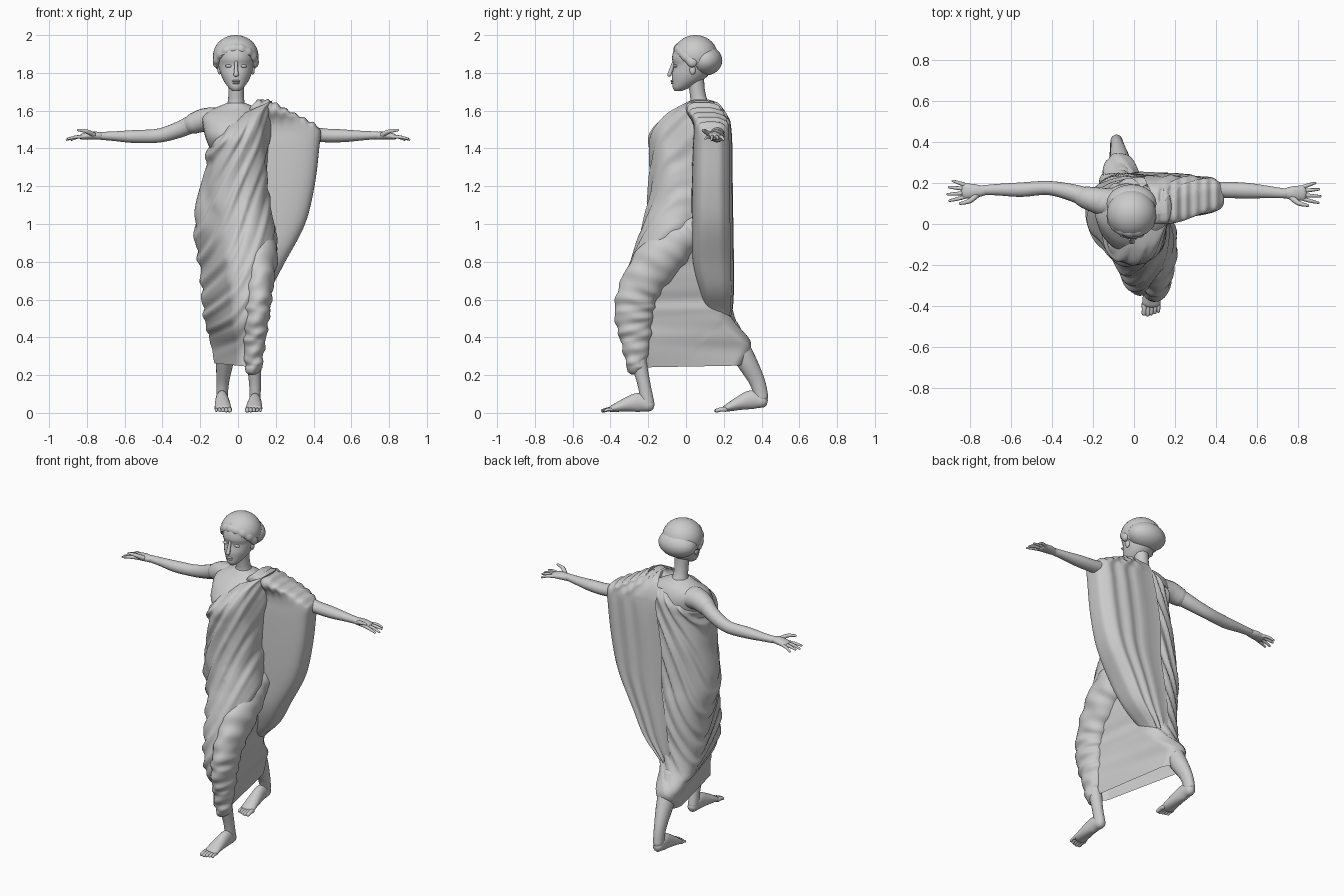
import bpy, bmesh, math
from mathutils import Vector, Matrix


def spline(rows, n):
    """Catmull-Rom through tuples of any length."""
    out, m = [], len(rows) - 1
    for i in range(n + 1):
        t = i / n * m
        k = min(int(t), m - 1)
        t -= k
        p = [rows[max(0, min(m, k + j))] for j in (-1, 0, 1, 2)]
        out.append([0.5 * (2 * b + (c - a) * t + (2 * a - 5 * b + 4 * c - d) * t * t
                           + (3 * b - a - 3 * c + d) * t ** 3) for a, b, c, d in zip(*p)])
    return out


def finish(name, bm):
    bmesh.ops.recalc_face_normals(bm, faces=bm.faces)
    for f in bm.faces:
        f.smooth = True
    me = bpy.data.meshes.new(name)
    bm.to_mesh(me)
    bm.free()
    ob = bpy.data.objects.new(name, me)
    bpy.context.collection.objects.link(ob)
    return ob


def loft(name, rings, closed=True, cap_start=True, cap_end=True):
    bm = bmesh.new()
    vs = [[bm.verts.new(p) for p in r] for r in rings]
    n = len(rings[0])
    for a, b in zip(vs, vs[1:]):
        for i in range(n if closed else n - 1):
            j = (i + 1) % n
            bm.faces.new((a[i], a[j], b[j], b[i]))
    if cap_start:
        bm.faces.new(vs[0])
    if cap_end:
        bm.faces.new(vs[-1])
    return finish(name, bm)


def tube(name, pts, n=24, seg=20, side=(0, 1, 0), fold=None):
    """Tube along (x, y, z, side radius, other radius) with a rounded tip."""
    rows = spline(pts, n)
    rings = []
    for i, r in enumerate(rows):
        a, b = rows[max(0, i - 1)], rows[min(n, i + 1)]
        t = (Vector(b[:3]) - Vector(a[:3])).normalized()
        u = (Vector(side) - t * t.dot(Vector(side))).normalized()
        w = t.cross(u)
        ring = []
        for k in range(seg):
            th = 2 * math.pi * k / seg
            g = fold(i / n, th) if fold else 0
            ring.append(Vector(r[:3]) + u * (r[3] + g) * math.cos(th) + w * (r[4] + g) * math.sin(th))
        rings.append(ring)
    for end, q, order in ((rings[0], rings[1], 0), (rings[-1], rings[-2], 1)):
        c = sum(end, Vector()) / seg
        d = (c - sum(q, Vector()) / seg).normalized() * min(rows[-order][3:5])
        caps = [[c + (p - c) * s + d * h for p in end] for s, h in ((.8, .55), (.4, .88))]
        rings = rings + caps if order else caps[::-1] + rings
    return loft(name, rings)


def ball(name, c, r, cut=None):
    bm = bmesh.new()
    bmesh.ops.create_uvsphere(bm, u_segments=40, v_segments=24, radius=1)
    bmesh.ops.transform(bm, matrix=Matrix.Translation(c) @ Matrix.Diagonal((*r, 1)), verts=bm.verts)
    if cut:
        bmesh.ops.bisect_plane(bm, geom=bm.verts[:] + bm.edges[:] + bm.faces[:],
                               plane_co=cut[0], plane_no=cut[1], clear_inner=True)
    return finish(name, bm)


def oval_stack(name, rows, n):
    """Stacked ovals: (z, centre x, half width, y front, y back)."""
    rings = []
    for z, cx, hw, y0, y1 in spline(rows, n):
        rings.append([(cx + hw * math.cos(a), (y0 + y1) / 2 + (y1 - y0) / 2 * math.sin(a), z)
                      for a in [2 * math.pi * k / 32 for k in range(32)]])
    return loft(name, rings)


def hull_ring(ovals, n):
    """Evenly spaced outline stretched around several ovals, starting at the back."""
    poly = []
    for k in range(360):
        c, s = math.cos((k + 90) * math.pi / 180), math.sin((k + 90) * math.pi / 180)
        best = None
        for x, y, a, b in ovals:
            d = math.hypot(a * c, b * s)
            p = Vector((x + a * a * c / d, y + b * b * s / d))
            h = p.x * c + p.y * s
            if best is None or h > best[0]:
                best = (h, p)
        poly.append(best[1])
    poly.append(poly[0])
    acc = [0]
    for a, b in zip(poly, poly[1:]):
        acc.append(acc[-1] + (b - a).length)
    out, j = [], 0
    for i in range(n):
        s = acc[-1] * i / n
        while acc[j + 1] < s:
            j += 1
        out.append(poly[j].lerp(poly[j + 1], (s - acc[j]) / max(1e-9, acc[j + 1] - acc[j])))
    return out


# robe: z, tilt, front oval, back oval
robe = [(.25, -.1, .04, -.22, .05, .05, -.06, .23, .065, .07),
        (.36, -.05, .05, -.22, .06, .06, -.07, .27, .075, .075),
        (.48, 0, .04, -.25, .08, .08, -.06, .16, .115, .105),
        (.6, 0, .04, -.25, .09, .09, -.06, .11, .13, .13),
        (.75, 0, .04, -.21, .11, .10, -.05, .09, .15, .15),
        (.9, 0, .04, -.13, .14, .13, -.045, .06, .18, .175),
        (1.0, 0, .03, -.07, .16, .155, -.045, .04, .187, .185),
        (1.12, 0, 0, -.03, .17, .17, -.03, .04, .185, .185),
        (1.25, 0, 0, -.04, .155, .15, -.02, .06, .165, .165),
        (1.38, .1, 0, -.075, .14, .115, 0, .05, .165, .17),
        (1.47, .3, 0, -.085, .13, .105, .01, .06, .165, .16),
        (1.535, .42, .03, -.045, .11, .08, .015, .09, .165, .13),
        (1.572, .45, .07, .02, .10, .05, .05, .10, .13, .09)]
rings = []
for z, tilt, *o in spline(robe, 110):
    pts = hull_ring([o[:4], o[4:]], 110)
    ring = []
    for i, p in enumerate(pts):
        t = pts[(i + 1) % 110] - pts[i - 1]
        nrm = Vector((t.y, -t.x)).normalized()
        amp = .0075 * min(1, max(0, (z - .25) * 3)) * (1 if p.x < .05 else .5)
        ph = 100 * (p.x * .85 - z * .45 + .15 * p.y) + 2 * math.sin(6 * z)
        q = p + nrm * amp * (math.sin(ph) + .4 * math.sin(1.7 * ph + 1))
        ring.append((q.x, q.y, z + tilt * q.x))
    rings.append(ring)
loft("robe", rings, True, False, False)

# shawl hanging over the raised arm: z, inner x, outer x, front y, back y
shawl = [(.44, -.07, -.02, .17, .215), (.54, -.06, .06, .11, .24), (.65, -.05, .165, .07, .248),
         (.8, -.03, .25, .035, .248), (1.0, 0, .355, .03, .245), (1.2, 0, .405, .03, .242),
         (1.4, .03, .43, .035, .24), (1.5, .05, .435, .04, .235), (1.55, .05, .37, .03, .225),
         (1.6, .06, .27, 0, .2), (1.64, .08, .2, .01, .16), (1.655, .1, .16, .05, .11)]
rings = []
for z, xi, xo, y0, y1 in spline(shawl, 90):
    ring = []
    for k in range(61):
        a = math.pi * (k / 60 - .5)
        c, s = max(0, math.cos(a)), math.sin(a)
        x = xi + (xo - xi) * c ** .5
        y = (y0 + y1) / 2 + (y1 - y0) / 2 * math.copysign(abs(s) ** .5, s)
        if s > 0:
            y += .006 * math.sin((x - xi) / (xo - xi) * 24) * min(1, s * 2)
        ring.append((x, y, z + (.006 * math.sin(x * 130) if z > 1.5 else 0)))
    rings.append(ring)
loft("shawl", rings, False, False, True)

# cloth wrapped round the forward leg, with soft ring folds
tube("wrapped_leg", [(.095, .03, .97, .10, .09), (.11, -.12, .84, .10, .12), (.11, -.245, .66, .075, .108),
                     (.1, -.275, .52, .068, .102), (.088, -.265, .38, .058, .08), (.083, -.265, .24, .044, .047)],
     90, 32, (1, 0, 0), lambda t, th: .004 * math.sin(52 * t + 1.8 * math.cos(th) + math.sin(2 * th))
     + .002 * math.sin(83 * t - 2 * math.sin(th)))

# bare shoulders, neck and short sleeve
oval_stack("upper_body", [(1.36, 0, .13, -.08, .18), (1.45, -.01, .16, -.14, .19), (1.52, -.01, .175, -.11, .2),
                          (1.57, -.01, .175, -.06, .19), (1.61, -.01, .12, -.01, .165),
                          (1.64, -.01, .05, .015, .12)], 24)
tube("neck", [(-.01, .08, 1.57, .07, .08), (-.01, .07, 1.64, .046, .048), (-.01, .06, 1.7, .041, .041),
              (-.01, .05, 1.78, .045, .045)], side=(1, 0, 0))
tube("short_sleeve", [(-.12, .1, 1.55, .075, .066), (-.18, .115, 1.55, .064, .062),
                      (-.24, .13, 1.53, .054, .054)], 12)

# arms, palms and fingers
tube("right_arm", [(-.14, .1, 1.56, .06, .06), (-.22, .125, 1.54, .05, .05), (-.31, .155, 1.5, .041, .043),
                   (-.42, .175, 1.468, .034, .037), (-.55, .167, 1.463, .035, .034), (-.66, .167, 1.465, .028, .025),
                   (-.74, .165, 1.467, .023, .02)], 36)
tube("left_arm", [(.15, .13, 1.55, .06, .06), (.3, .155, 1.5, .045, .043), (.43, .165, 1.472, .04, .037),
                  (.55, .162, 1.467, .038, .034), (.66, .155, 1.468, .029, .025), (.74, .148, 1.47, .023, .02)], 36)
for label, s, yc in (("right", -1, .16), ("left", 1, .15)):
    tube(label + "_palm", [(s * .73, yc, 1.467, .022, .02), (s * .775, yc, 1.468, .034, .021),
                           (s * .825, yc, 1.462, .037, .016)], 10)
    for i, (dy, ln) in enumerate(((-.03, .075), (-.01, .085), (.012, .078), (.032, .06))):
        tip = (s * (.822 + ln), yc + dy * 1.55, 1.452 - .006 * (i % 2), .006, .006)
        tube(f"{label}_finger_{i + 1}", [(s * .815, yc + dy * .85, 1.462, .010, .010),
                                         (s * (.82 + ln / 2), yc + dy * 1.25, 1.46, .009, .009), tip], 6, 10)
    tube(label + "_thumb", [(s * .765, yc - .02, 1.472, .015, .014), (s * .8, yc - .048, 1.49, .012, .011),
                            (s * .845, yc - .06, 1.497, .007, .007)], 8, 10)

# shins, feet and toes
tube("front_shin", [(.085, -.26, .42, .045, .05), (.085, -.25, .28, .04, .042), (.09, -.222, .15, .031, .034),
                    (.09, -.203, .05, .03, .036)], side=(1, 0, 0))
tube("back_shin", [(-.06, .22, .45, .055, .06), (-.068, .305, .3, .05, .056), (-.08, .375, .17, .034, .042),
                   (-.085, .4, .08, .03, .036)], side=(1, 0, 0))
for label, m, off, lift in (("front", 1, 0, 0), ("back", -1, .6, .1)):
    def at(x, y, z, a, b):
        return (x if m > 0 else .005 - x, y + off, z + lift * max(0, y + .4), a, b)
    tube(label + "_foot", [at(.09, -.195, .04, .03, .034), at(.09, -.25, .055, .033, .05),
                           at(.087, -.32, .042, .04, .036), at(.084, -.39, .022, .045, .018)], 14, side=(1, 0, 0))
    for i in range(5):
        x, r, ln = .05 + .0175 * i, .0135 - .0012 * i, .036 - .005 * abs(i - 1)
        tube(f"{label}_toe_{i + 1}", [at(x, -.39, .018, r, r), at(x, -.415, .018, r * .9, r * .9),
                                      at(x - .001, -.405 - ln, .012, r * .9, r * .8)], 5, 10, (1, 0, 0))

# head and face
oval_stack("head", [(1.705, -.01, .02, -.06, -.02), (1.722, -.01, .04, -.07, .02), (1.755, -.01, .064, -.073, .08),
                    (1.79, -.01, .08, -.074, .12), (1.825, -.01, .09, -.067, .14), (1.845, -.01, .094, -.066, .15),
                    (1.88, -.01, .097, -.074, .15), (1.93, -.01, .09, -.06, .15), (1.97, -.01, .06, -.02, .12)], 36)
tube("nose", [(-.01, -.064, 1.86, .008, .008), (-.01, -.078, 1.82, .010, .010), (-.01, -.088, 1.79, .014, .011)],
     8, 12, (1, 0, 0))
ball("upper_lip", (-.01, -.072, 1.757), (.022, .009, .006))
ball("lower_lip", (-.01, -.070, 1.746), (.018, .010, .006))
for s in (-1, 1):
    ball("eye", (-.01 + s * .04, -.055, 1.836), (.019, .011, .008))
    ball("ear", (-.01 + s * .088, .035, 1.815), (.01, .016, .024))

# hair: crown cap, soft front roll and rolled back
ball("hair_crown", (-.012, .05, 1.891), (.12, .118, .109), ((0, -.06, 1.905), (0, .62, 1)))
ball("hair_back_roll", (-.012, .1, 1.866), (.121, .092, .08), ((0, .02, 1.85), (0, 1, .6)))
band = [(-.012 + .104 * math.cos(a), .04 - .085 * math.sin(a), 1.85 + .083 * math.sin(a), .026, .018)
        for a in [math.pi * k / 12 for k in range(13)]]
tube("hair_front_roll", band, 60, 16, (0, .6, 1), lambda t, th: .0015 * math.sin(50 * t))
